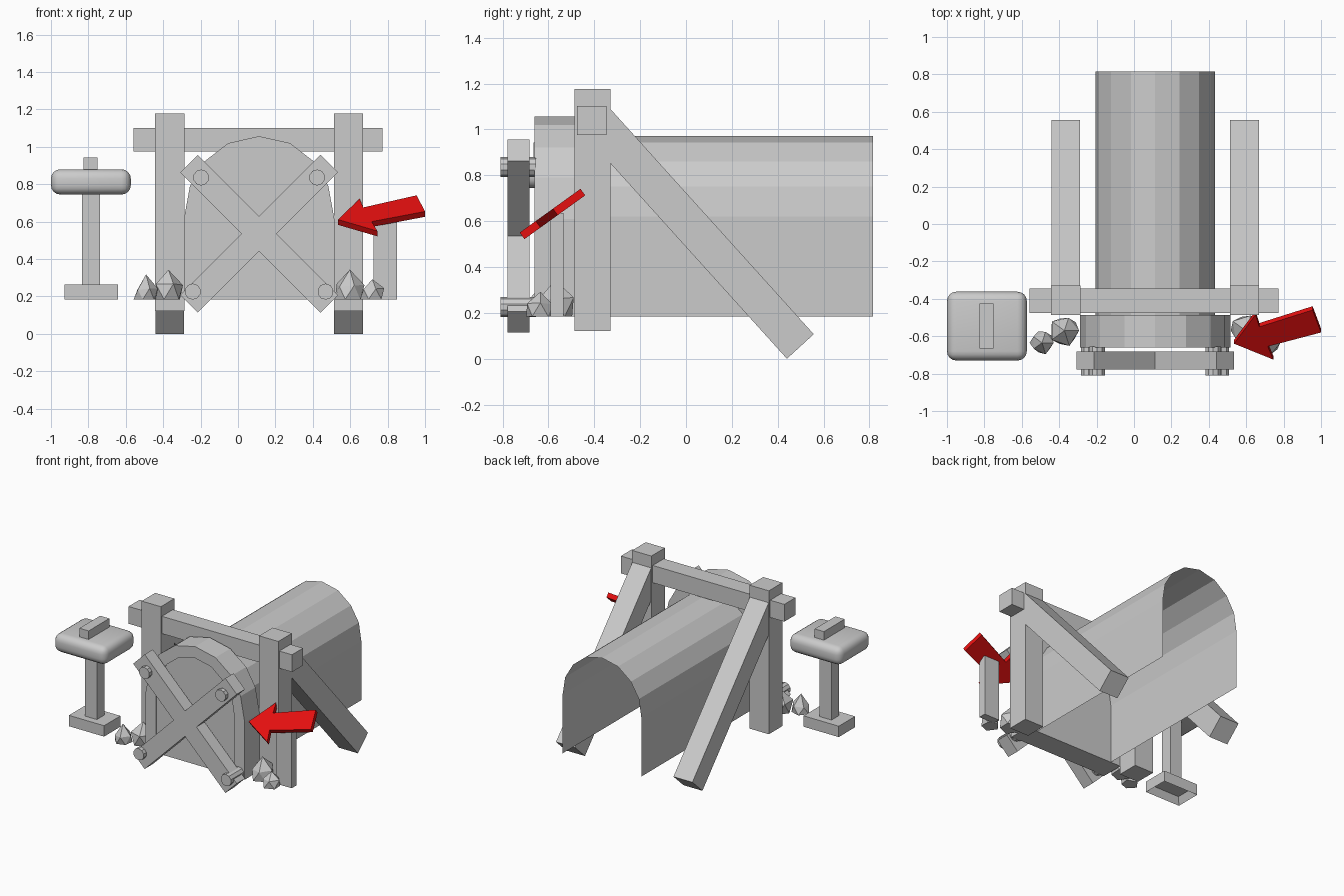
import bpy, bmesh, math, random
from mathutils import Vector, Matrix

random.seed(4)
if "Cube" in bpy.data.objects:
    bpy.data.objects.remove(bpy.data.objects["Cube"])


def material(name, rgb):
    m = bpy.data.materials.new(name)
    m.use_nodes = True
    m.diffuse_color = (*rgb, 1)
    m.node_tree.nodes["Principled BSDF"].inputs["Base Color"].default_value = (*rgb, 1)
    return m


GREY = material("plain_grey", (0.6, 0.6, 0.6))
RED = material("sign_red", (0.78, 0.005, 0.005))
MID = 0.113      # x of the entrance centre line
GROUND = 0.185


def finish(name, bm, mat=GREY, recalc=True):
    if recalc:
        bmesh.ops.recalc_face_normals(bm, faces=bm.faces)
    me = bpy.data.meshes.new(name)
    bm.to_mesh(me)
    bm.free()
    me.materials.append(mat)
    ob = bpy.data.objects.new(name, me)
    bpy.context.collection.objects.link(ob)
    return ob


def extrude(name, points, offset, mat=GREY):
    """Closed solid from an outline and an extrusion vector."""
    bm = bmesh.new()
    face = bm.faces.new([bm.verts.new(p) for p in points])
    made = bmesh.ops.extrude_face_region(bm, geom=[face], use_keep_orig=True)["geom"]
    verts = [g for g in made if isinstance(g, bmesh.types.BMVert)]
    bmesh.ops.translate(bm, verts=verts, vec=Vector(offset))
    return finish(name, bm, mat)


def box(name, x, y, z, mat=GREY):
    pts = [(x[0], y[0], z[0]), (x[1], y[0], z[0]), (x[1], y[1], z[0]), (x[0], y[1], z[0])]
    return extrude(name, pts, (0, 0, z[1] - z[0]), mat)


def arch(half_steps):
    """Arch outline in x, z from the left foot over the top to the right foot."""
    left = [(MID - dx, z) for dx, z in half_steps]
    right = [(2 * MID - x, z) for x, z in reversed(left[:-1])]
    return left + right


INNER = arch([(0.32, GROUND), (0.32, 0.62), (0.3, 0.75), (0.235, 0.86), (0.13, 0.943), (0, 0.972)])
OUTER = arch([(0.403, GROUND), (0.403, 0.61), (0.37, 0.79), (0.295, 0.92), (0.165, 1.02), (0, 1.057)])

# Tunnel shell, open at the bottom and back
bm = bmesh.new()
rows = [[bm.verts.new((x, y, z)) for x, z in INNER] for y in (-0.5, 0.815)]
for i in range(len(INNER) - 1):
    bm.faces.new((rows[0][i], rows[0][i + 1], rows[1][i + 1], rows[1][i]))
for f in bm.faces:
    f.normal_update()
    if f.normal.dot(f.calc_center_median() - Vector((MID, 0.15, 0.55))) < 0:
        f.normal_flip()
finish("tunnel_shell", bm, recalc=False)

# Entrance surround and the panel closing it
extrude("entrance_surround", [(x, -0.66, z) for x, z in OUTER + INNER[::-1]], (0, 0.173, 0))
extrude("entrance_panel", [(x, -0.652, z) for x, z in INNER], (0, 0.165, 0))

# Timber frame: posts, diagonal braces, lintel
for side, s in (("right", -1), ("left", 1)):
    cx = MID + s * 0.478
    box(side + "_post", (cx - 0.078, cx + 0.078), (-0.487, -0.33), (0.122, 1.177))
    brace = [(-0.4, 1.167), (0.557, 0.107), (0.44, 0), (-0.4, 0.93)]
    extrude(side + "_brace", [(cx - 0.077, y, z) for y, z in brace], (0.154, 0, 0))
box("lintel", (-0.558, 0.772), (-0.475, -0.346), (0.975, 1.102))

# Crossed boards over the entrance, as one X outline
w, l = 0.066, 0.53
outline = []
for k in range(4):
    turn = Matrix.Rotation(math.radians(45 + 90 * k), 2)
    outline += [turn @ Vector(p) for p in ((w, -w), (l, -w), (l, w))]
extrude("crossed_boards", [(MID + p.x, -0.778, 0.535 + p.y) for p in outline], (0, 0.096, 0))

# Bolts
for i, (dx, z) in enumerate(((0.31, 0.836), (0.355, 0.226))):
    for s in (-1, 1):
        bm = bmesh.new()
        bmesh.ops.create_cone(bm, cap_ends=True, segments=10, radius1=0.043, radius2=0.043, depth=0.155,
                              matrix=Matrix.Translation((MID + s * dx, -0.732, z))
                              @ Matrix.Rotation(math.pi / 2, 4, "X"))
        finish(("upper" if i == 0 else "lower") + "_bolt", bm)

# Rocks beside the entrance, flat at ground level
for s in (-1, 1):
    for name, dx, y, size in (("large_rock", 0.485, -0.57, (0.085, 0.085, 0.165)),
                              ("small_rock", 0.605, -0.635, (0.065, 0.065, 0.12))):
        bm = bmesh.new()
        bmesh.ops.create_icosphere(bm, subdivisions=1, radius=1)
        for v in bm.verts:
            v.co *= random.uniform(0.88, 1.15)
            v.co = Vector((MID + s * dx + v.co.x * size[0], y + v.co.y * size[1],
                           max(GROUND, GROUND + v.co.z * size[2])))
        bmesh.ops.remove_doubles(bm, verts=bm.verts, dist=0.002)
        finish(name, bm)

# Arrow sign: a slanted slab on a short post
box("arrow_post", (0.725, 0.85), (-0.59, -0.535), (GROUND, 0.635))
flat = [(0.535, -0.64), (0.65, -0.485), (0.67, -0.55), (0.955, -0.46),
        (1.0, -0.58), (0.715, -0.655), (0.745, -0.725)]
slab = [(x, y, 0.55 + 0.72 * (y + 0.725)) for x, y in flat]
extrude("arrow_sign", slab, Vector((0, 0.72, -1)).normalized() * 0.035, RED)

# Pedestal: base hollowed from below, stem, rounded cap, raised bar
px, py = -0.785, -0.545
base = box("pedestal_base", (px - 0.143, px + 0.143), (py - 0.095, py + 0.095), (GROUND, 0.265))
bm = bmesh.new()
bm.from_mesh(base.data)
under = [f for f in bm.faces if f.normal.z < -0.9]
bmesh.ops.inset_region(bm, faces=under, thickness=0.035)
bmesh.ops.translate(bm, verts=under[0].verts, vec=(0, 0, 0.05))
bm.to_mesh(base.data)
bm.free()
box("pedestal_stem", (px - 0.048, px + 0.048), (py - 0.043, py + 0.043), (0.24, 0.76))
cap = box("pedestal_cap", (-1.0, -0.573), (-0.73, -0.362), (0.745, 0.88))
bevel = cap.modifiers.new("rounding", "BEVEL")
bevel.width = 0.05
bevel.segments = 4
for p in cap.data.polygons:
    p.use_smooth = True
box("raised_bar", (-0.825, -0.75), (-0.665, -0.425), (0.87, 0.943))
